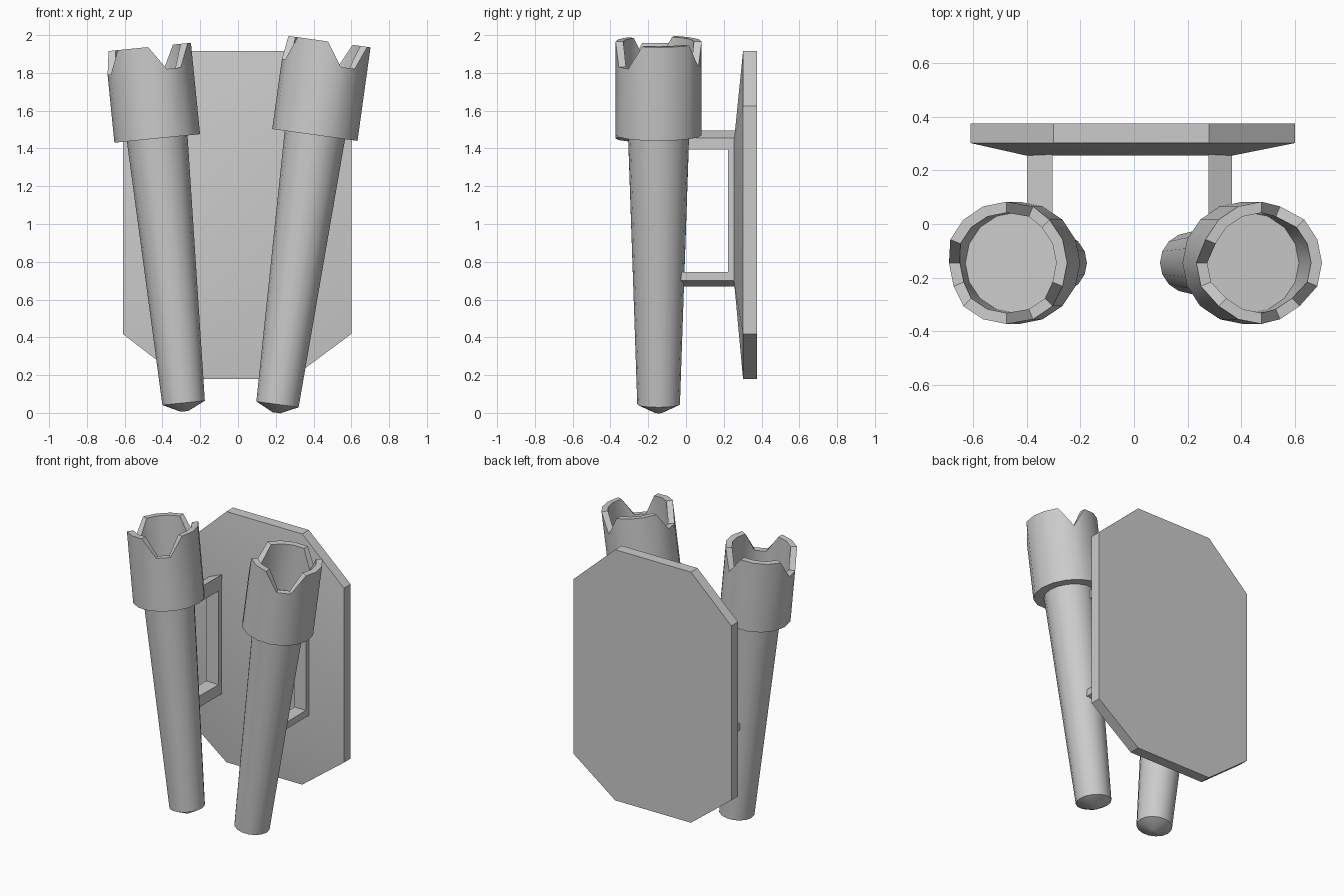
import bpy, bmesh, math
from mathutils import Matrix

if "Cube" in bpy.data.objects:
    bpy.data.objects.remove(bpy.data.objects["Cube"])

N = 16  # sides of the round parts


def finish(name, verts, faces, matrix=None):
    bm = bmesh.new()
    bv = [bm.verts.new(v) for v in verts]
    for f in faces:
        bm.faces.new([bv[i] for i in f])
    bmesh.ops.recalc_face_normals(bm, faces=bm.faces[:])
    mesh = bpy.data.meshes.new(name)
    bm.to_mesh(mesh)
    bm.free()
    ob = bpy.data.objects.new(name, mesh)
    bpy.context.collection.objects.link(ob)
    if matrix:
        ob.matrix_world = matrix
    bpy.ops.object.select_all(action='DESELECT')
    ob.select_set(True)
    bpy.context.view_layer.objects.active = ob
    bpy.ops.object.shade_smooth_by_angle(angle=math.radians(30))
    return ob


def lathe(name, rings, matrix):
    """Skin rings of (radius, height function of side index), capped at both ends."""
    verts, faces = [], []
    for r, h in rings:
        for i in range(N):
            a = 2 * math.pi * i / N
            z = h(i) if callable(h) else h
            verts.append((r * math.cos(a), r * math.sin(a), z))
    for k in range(len(rings) - 1):
        for i in range(N):
            j = (i + 1) % N
            faces.append((k * N + i, k * N + j, (k + 1) * N + j, (k + 1) * N + i))
    faces.append(list(range(N)))
    faces.append(list(range((len(rings) - 1) * N, len(rings) * N)))
    return finish(name, verts, faces, matrix)


# Torches: tapered shaft with a notched, hollow cup on top
NOTCHED = {3, 8, 9, 13, 14}


def torch(side, x, z, angle, cup_base, top):
    m = Matrix.Translation((x, -0.145, z)) @ Matrix.Rotation(math.radians(angle), 4, 'Y')

    def rim(i):
        return top - (0.125 if i in NOTCHED else 0)

    lathe(side + "_shaft", [(0.02, -0.045), (0.113, 0), (0.162, cup_base + 0.02)], m)
    lathe(side + "_cup", [(0.228, cup_base), (0.228, rim),
                          (0.187, rim), (0.187, top - 0.33)], m)


torch("left", -0.288, 0.053, -5.7, 1.407, 1.893)
torch("right", 0.209, 0.045, 7.9, 1.44, 1.94)

# Wall plate: eight-sided slab with a shallow raised front
X0, X1, Z0, Z1 = -0.61, 0.60, 0.18, 1.915
CX0, CX1, CZ0, CZ1 = -0.30, 0.28, 0.418, 1.625
outline = [(X0, CZ0), (CX0, Z0), (CX1, Z0), (X1, CZ0),
           (X1, CZ1), (CX1, Z1), (CX0, Z1), (X0, CZ1)]
inner = [(-0.40, 0.69), (0.365, 0.69), (0.365, 1.45), (-0.40, 1.45)]
verts = [(x, 0.375, z) for x, z in outline] + [(x, 0.302, z) for x, z in outline]
verts += [(x, 0.255, z) for x, z in inner]
faces = [list(range(8)), [16, 17, 18, 19]]
for i in range(8):
    faces.append((i, (i + 1) % 8, 8 + (i + 1) % 8, 8 + i))
for c in range(4):
    a, b, d = 8 + 2 * c, 9 + 2 * c, 8 + (2 * c + 2) % 8
    faces.append((a, b, 16 + c))
    faces.append((b, d, 16 + (c + 1) % 4, 16 + c))
finish("wall_plate", verts, faces)


# Brackets: C-shaped frames joining shafts to plate
def bracket(name, x_out, x_in):
    verts = []
    for x, lo, hi in ((x_out, 0.70, 1.455), (x_in, 0.67, 1.495)):
        for y, z in ((-0.08, lo), (0.265, lo), (0.265, hi), (-0.08, hi),
                     (-0.08, 1.395), (0.222, 1.395), (0.222, 0.747), (-0.08, 0.747)):
            verts.append((x, y, z))
    faces = [list(range(8)), list(range(8, 16))]
    faces += [(i, (i + 1) % 8, 8 + (i + 1) % 8, 8 + i) for i in range(8)]
    finish(name, verts, faces)


bracket("left_bracket", -0.40, -0.304)
bracket("right_bracket", 0.365, 0.278)
